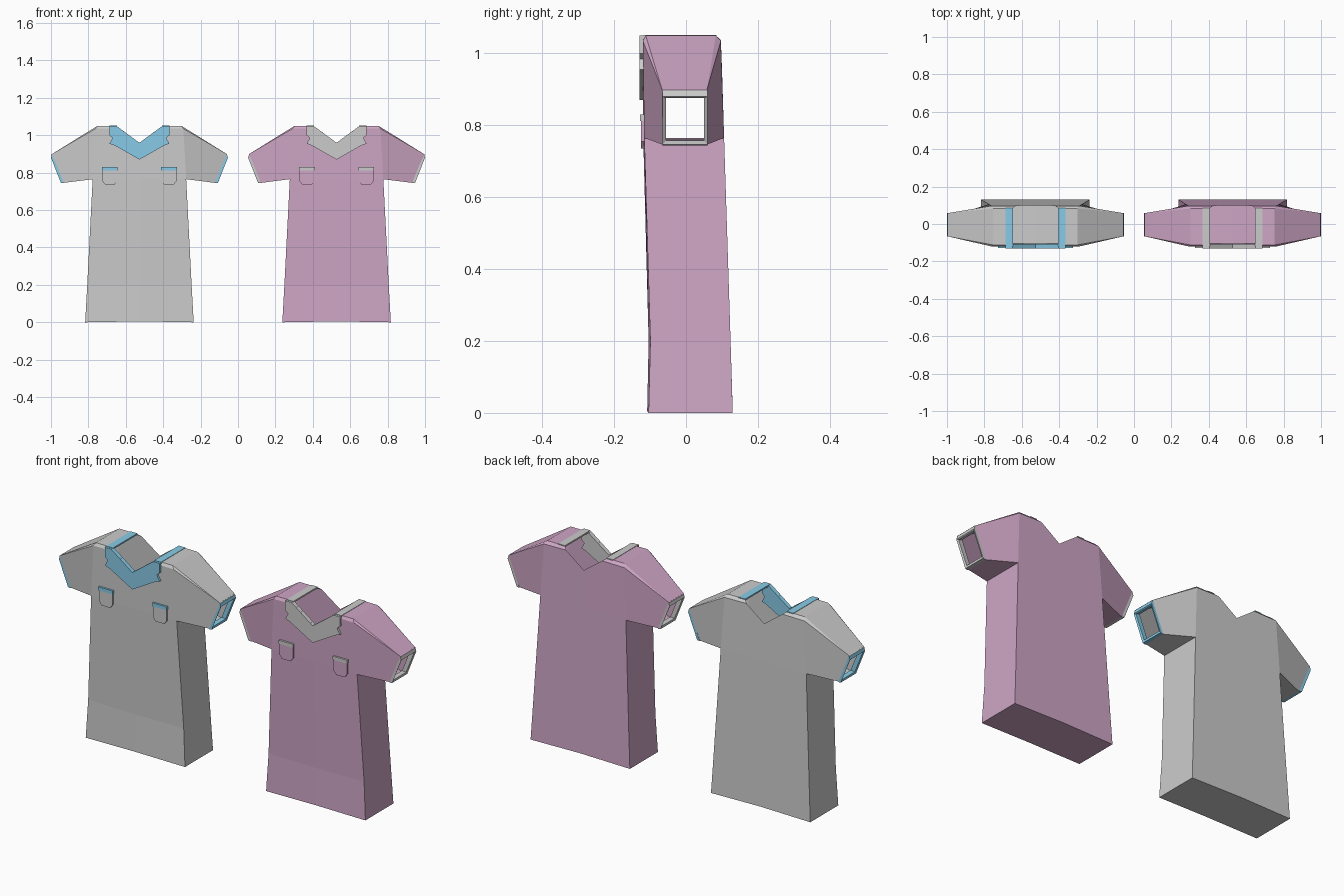
import bpy, bmesh

if "Cube" in bpy.data.objects:
    bpy.data.objects.remove(bpy.data.objects["Cube"])


def material(name, rgb):
    m = bpy.data.materials.new(name)
    m.diffuse_color = (*rgb, 1)
    m.use_nodes = True
    m.node_tree.nodes["Principled BSDF"].inputs["Base Color"].default_value = m.diffuse_color
    return m


def half_object(name, verts, faces, cx, mat):
    """Build one half of a part and mirror it about the garment's centre."""
    me = bpy.data.meshes.new(name)
    me.from_pydata(verts, [], faces)
    bm = bmesh.new()
    bm.from_mesh(me)
    bmesh.ops.recalc_face_normals(bm, faces=bm.faces)
    bm.to_mesh(me)
    bm.free()
    ob = bpy.data.objects.new(name, me)
    bpy.context.collection.objects.link(ob)
    ob.location.x = cx
    mod = ob.modifiers.new("mirror", 'MIRROR')
    mod.use_clip = True
    if mat:
        me.materials.append(mat)
    return ob


def prism(name, outline, y0, y1, cx, mat, open_centre=False):
    """Extrude an x-z outline between two depths."""
    n = len(outline)
    verts = [(x, y0, z) for x, z in outline] + [(x, y1, z) for x, z in outline]
    faces = [tuple(range(n)), tuple(range(2 * n - 1, n - 1, -1))]
    for i in range(n - 1 if open_centre else n):
        j = (i + 1) % n
        faces.append((i, j, n + j, n + i))
    return half_object(name, verts, faces, cx, mat)


# named points of half a garment: x, z, front y, back y
POINTS = {
    "c0": (0, 0.005, -.108, .130), "e0": (.290, 0, -.104, .130),
    "c1": (0, .20, -.104, .124), "e1": (.279, .20, -.099, .124),
    "c2": (0, .765, -.119, .106), "arm": (.250, .765, -.116, .106),
    "vee": (0, .96, -.120, .100), "neck": (.105, 1.037, -.120, .097),
    "neck_top": (.123, 1.05, -.112, .083),
    "shoulder": (.235, 1.035, -.120, .097),
    "shoulder_top": (.225, 1.05, -.112, .083),
    "cuff_low": (.408, .745, -.062, .055), "cuff_high": (.470, .898, -.066, .058),
}
# panels repeated on front and back
PANELS = ["c0 e0 e1 c1", "c1 e1 arm c2", "c2 arm shoulder neck vee",
          "neck shoulder shoulder_top neck_top",
          "arm cuff_low cuff_high shoulder", "shoulder cuff_high shoulder_top"]
# edges bridged from front to back: hem, sides, sleeve underside, sleeve top, shoulder
BRIDGES = ["c0 e0", "e0 e1", "e1 arm", "arm cuff_low",
           "cuff_high shoulder_top", "shoulder_top neck_top"]


def garment(prefix, cx, cloth, trim):
    # hollow body and sleeves
    names = list(POINTS)
    verts = []
    for x, z, yf, yb in POINTS.values():
        verts += [(x, yf, z), (x, yb, z)]
    F = lambda k: names.index(k) * 2
    faces = []
    for p in PANELS:
        ids = [F(k) for k in p.split()]
        faces += [ids, [i + 1 for i in reversed(ids)]]
    for b in BRIDGES:
        i, j = [F(k) for k in b.split()]
        faces.append((i, j, j + 1, i + 1))
    half_object(prefix + "_shirt", verts, faces, cx, cloth)

    # cuffs: outer band, end rim and inner return
    def ring(low, high, front, back):
        return [(low[0], front, low[1]), (low[0], back, low[1]),
                (high[0], back, high[1]), (high[0], front, high[1])]
    rings = (ring((.404, .744), (.467, .900), -.066, .060)
             + ring((.420, .746), (.473, .880), -.066, .060)
             + ring((.420, .758), (.468, .876), -.056, .050)
             + ring((.395, .760), (.445, .885), -.058, .052))
    cf = [(r * 4 + i, r * 4 + (i + 1) % 4, r * 4 + 4 + (i + 1) % 4, r * 4 + 4 + i)
          for r in range(3) for i in range(4)]
    half_object(prefix + "_sleeve_cuffs", rings, cf, cx, trim)

    # V collar with notched lapels
    collar = [(0, .96), (.123, 1.05), (.16, 1.05), (.16, 1.0), (.143, .985),
              (.160, .955), (.132, .945), (0, .87)]
    prism(prefix + "_collar", collar, -.130, -.108, cx, trim, True)

    # collar straps over the shoulders
    strap = [(.121, 1.044), (.121, 1.052), (.160, 1.052), (.160, 1.044)]
    prism(prefix + "_collar_strap", strap, -.118, .085, cx, trim)

    # chest pockets with trim along the top
    pocket = [(.118, .815), (.198, .815), (.198, .755), (.182, .735),
              (.134, .735), (.118, .755)]
    prism(prefix + "_pocket", pocket, -.125, -.113, cx, cloth)
    band = [(.116, .812), (.200, .812), (.200, .830), (.116, .830)]
    prism(prefix + "_pocket_trim", band, -.128, -.114, cx, trim)


blue = material("blue_trim", (.25, .60, .80))
plum = material("plum_cloth", (.62, .38, .56))
garment("left", -.527, None, blue)
garment("right", .527, plum, None)
